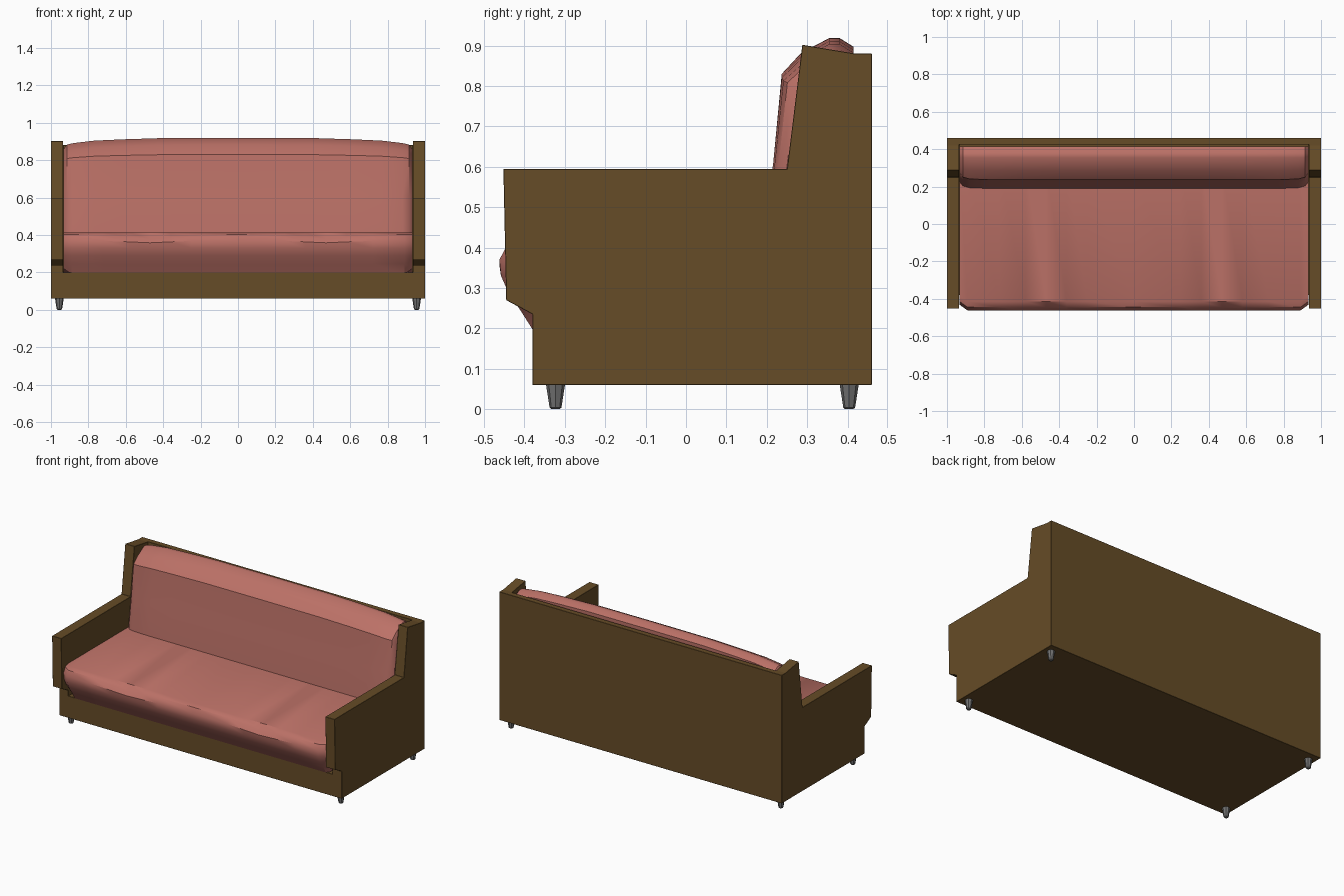
import bpy, bmesh, math

if "Cube" in bpy.data.objects:
    bpy.data.objects.remove(bpy.data.objects["Cube"])


def material(name, rgb):
    m = bpy.data.materials.new(name)
    m.diffuse_color = (*rgb, 1)
    m.use_nodes = True
    m.node_tree.nodes["Principled BSDF"].inputs["Base Color"].default_value = m.diffuse_color
    return m


WOOD = material("brown frame", (0.133, 0.072, 0.020))
FABRIC = material("dusty pink fabric", (0.50, 0.165, 0.135))
METAL = material("grey leg", (0.17, 0.17, 0.17))


def loft(name, sections, mat, smooth=None):
    """Skin a list of (x, [(y, z), ...]) cross-sections and cap both ends."""
    bm = bmesh.new()
    rings = [[bm.verts.new((x, y, z)) for y, z in pts] for x, pts in sections]
    n = len(rings[0])
    for a, b in zip(rings, rings[1:]):
        for i in range(n):
            j = (i + 1) % n
            bm.faces.new((a[i], a[j], b[j], b[i]))
    bm.faces.new(rings[0])
    bm.faces.new(rings[-1])
    bmesh.ops.recalc_face_normals(bm, faces=bm.faces)
    me = bpy.data.meshes.new(name)
    bm.to_mesh(me)
    bm.free()
    me.materials.append(mat)
    ob = bpy.data.objects.new(name, me)
    bpy.context.collection.objects.link(ob)
    if smooth:
        bpy.ops.object.select_all(action='DESELECT')
        ob.select_set(True)
        bpy.context.view_layer.objects.active = ob
        bpy.ops.object.shade_smooth_by_angle(angle=math.radians(smooth))
    return ob


def prism(name, x0, x1, pts, mat):
    return loft(name, [(x0, pts), (x1, pts)], mat)


# Frame: base and back board fused with the two stepped side panels
base_profile = [(-0.38, 0.06), (0.46, 0.06), (0.46, 0.88), (0.425, 0.88),
                (0.425, 0.20), (-0.38, 0.20)]
side_profile = [(-0.38, 0.06), (0.46, 0.06), (0.46, 0.88), (0.42, 0.88),
                (0.288, 0.902), (0.25, 0.595), (-0.452, 0.595),
                (-0.445, 0.27), (-0.38, 0.235)]
frame = prism("frame", -1, 1, base_profile, WOOD)
for x0, x1 in ((-1, -0.935), (0.935, 1)):
    side = prism("side_panel", x0, x1, side_profile, WOOD)
    mod = frame.modifiers.new("join", 'BOOLEAN')
    mod.operation = 'UNION'
    mod.solver = 'EXACT'
    mod.object = side
    bpy.context.view_layer.objects.active = frame
    bpy.ops.object.modifier_apply(modifier=mod.name)
    bpy.data.objects.remove(side)
bev = frame.modifiers.new("soft edges", 'BEVEL')
bev.width = 0.007
bev.segments = 1
bev.limit_method = 'ANGLE'
bev.angle_limit = math.radians(25)


# Seat cushion: rounded front with a wavy upper edge, tucked in at the ends
def seat_section(dip, tuck):
    return [(0.30, 0.20), (0.30, 0.412), (-0.415 + tuck, 0.412),
            (-0.445 + tuck, 0.402 - dip), (-0.462 + tuck, 0.37 - dip / 2),
            (-0.458 + tuck, 0.33), (-0.44 + tuck, 0.29),
            (-0.41 + tuck, 0.245 + tuck / 2), (-0.375 + tuck, 0.19 + tuck)]


half = [(0, 0, 0), (0.25, 0.004, 0), (0.36, 0.014, 0), (0.47, 0.024, 0),
        (0.58, 0.014, 0), (0.72, 0.004, 0), (0.89, 0, 0), (0.932, 0, 0.03)]
stations = [(-x, d, t) for x, d, t in half[:0:-1]] + half
loft("seat_cushion", [(x, seat_section(d, t)) for x, d, t in stations],
     FABRIC, 35)


# Back cushion: leaning front, rounded top that falls away towards the ends
def back_section(drop, tuck):
    return [(0.415, 0.38), (0.188 + tuck, 0.38), (0.190 + tuck, 0.42),
            (0.216 + tuck, 0.61), (0.237 + tuck, 0.83 - drop * 0.6),
            (0.285 + tuck / 2, 0.882 - drop), (0.355, 0.919 - drop),
            (0.38, 0.919 - drop), (0.415, 0.897 - drop)]


half = [(0, 0, 0), (0.40, 0.001, 0), (0.62, 0.008, 0), (0.77, 0.015, 0),
        (0.88, 0.028, 0.004), (0.915, 0.036, 0.014), (0.932, 0.06, 0.035)]
stations = [(-x, d, t) for x, d, t in half[:0:-1]] + half
loft("back_cushion", [(x, back_section(d, t)) for x, d, t in stations],
     FABRIC, 35)

# Legs: small tapered eight-sided feet
for lx in (-0.955, 0.955):
    for ly, label in ((-0.323, "front_leg"), (0.404, "back_leg")):
        bpy.ops.mesh.primitive_cone_add(vertices=8, radius1=0.014,
                                        radius2=0.024, depth=0.064,
                                        location=(lx, ly, 0.032))
        leg = bpy.context.object
        leg.name = label
        leg.data.materials.append(METAL)
        b = leg.modifiers.new("foot edge", 'BEVEL')
        b.width = 0.004
        b.segments = 1
        b.limit_method = 'ANGLE'
        b.angle_limit = math.radians(60)
